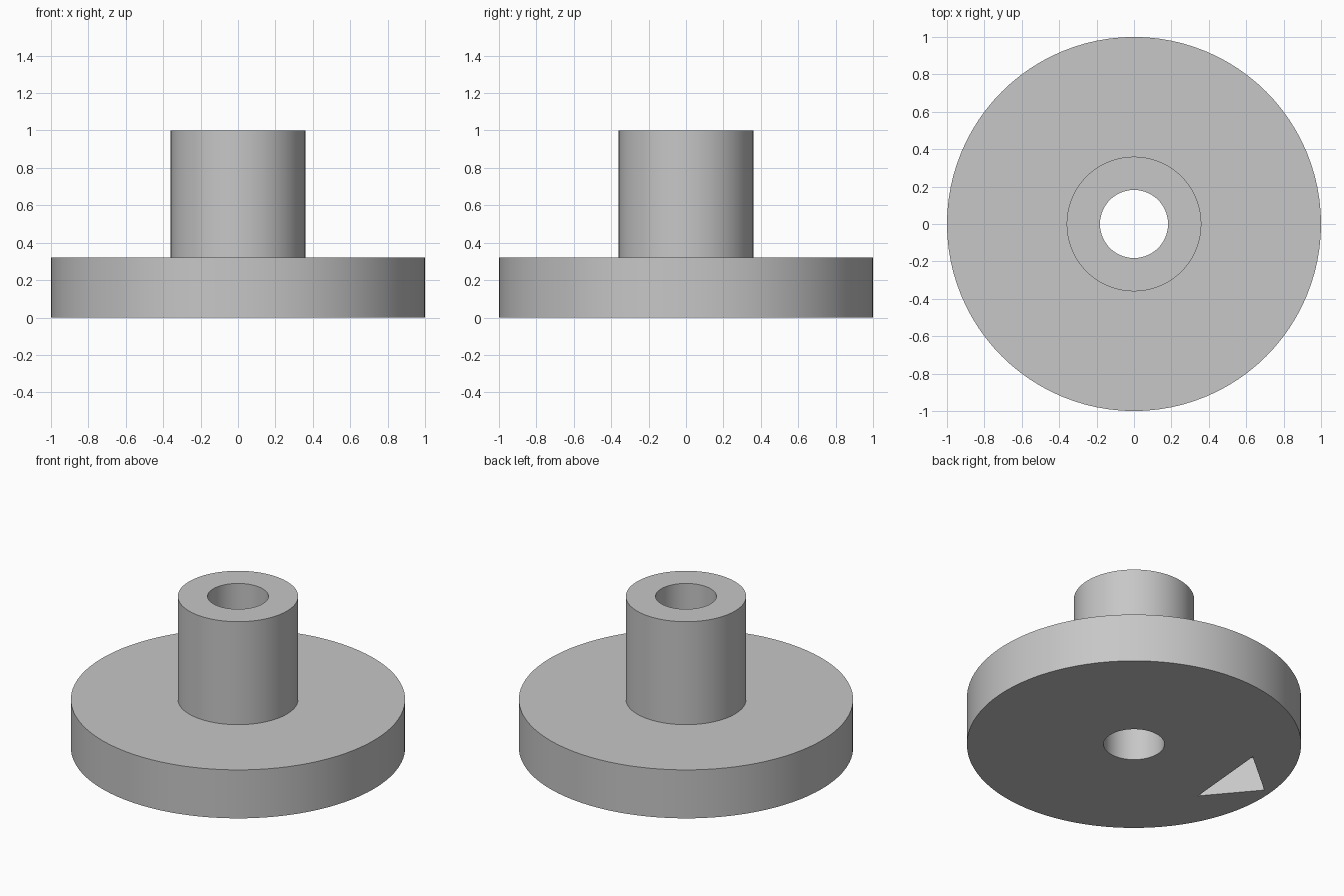
import bpy
import bmesh
from math import radians, cos, sin, tau
from mathutils import Matrix, Vector

if "Cube" in bpy.data.objects:
    bpy.data.objects.remove(bpy.data.objects["Cube"], do_unlink=True)

FLANGE_R, HUB_R, BORE_R = 1.0, 0.36, 0.182
FLANGE_H, TOTAL_H = 0.32, 1.0
SEGMENTS = 96

# Single plain grey
grey = bpy.data.materials.new("plain grey")
grey.use_nodes = True
colour = (0.57, 0.57, 0.57, 1)
grey.diffuse_color = colour
grey.node_tree.nodes["Principled BSDF"].inputs["Base Color"].default_value = colour


def make_object(name, bm):
    bmesh.ops.recalc_face_normals(bm, faces=bm.faces[:])
    mesh = bpy.data.meshes.new(name)
    bm.to_mesh(mesh)
    bm.free()
    mesh.materials.append(grey)
    obj = bpy.data.objects.new(name, mesh)
    bpy.context.collection.objects.link(obj)
    return obj


def lathe(name, profile):
    """Revolve a closed (radius, height) profile around z."""
    bm = bmesh.new()
    rings = []
    for i in range(SEGMENTS):
        a = tau * i / SEGMENTS
        rings.append([bm.verts.new((r * cos(a), r * sin(a), z)) for r, z in profile])
    n = len(profile)
    for i, ring in enumerate(rings):
        following = rings[(i + 1) % SEGMENTS]
        for j in range(n):
            k = (j + 1) % n
            bm.faces.new((ring[j], following[j], following[k], ring[k]))
    return make_object(name, bm)


def prism(name, outline, bottom, top):
    """Extrude a flat outline from bottom to top."""
    bm = bmesh.new()
    base = bm.faces.new([bm.verts.new((x, y, bottom)) for x, y in outline])
    result = bmesh.ops.extrude_face_region(bm, geom=[base])
    raised = [v for v in result["geom"] if isinstance(v, bmesh.types.BMVert)]
    bmesh.ops.translate(bm, verts=raised, vec=(0, 0, top - bottom))
    return make_object(name, bm)


# Flange with hub and through bore
body = lathe("flanged_hub", [
    (BORE_R, 0), (FLANGE_R, 0), (FLANGE_R, FLANGE_H),
    (HUB_R, FLANGE_H), (HUB_R, TOTAL_H), (BORE_R, TOTAL_H),
])

# Blind right-angled triangular pocket in the underside, corner pointing outward
turn = Matrix.Rotation(radians(175), 2)
corners = [turn @ Vector(p) for p in ((0.952, 0), (0.667, 0.285), (0.667, -0.285))]
cutter = prism("pocket_cutter", corners, -0.1, 0.23)
cutter.hide_render = True

cut = body.modifiers.new("pocket", "BOOLEAN")
cut.operation = "DIFFERENCE"
cut.solver = "EXACT"
cut.object = cutter

bpy.ops.object.select_all(action="DESELECT")
body.select_set(True)
bpy.context.view_layer.objects.active = body
bpy.ops.object.modifier_apply(modifier=cut.name)
bpy.data.objects.remove(cutter, do_unlink=True)
bpy.ops.object.shade_smooth_by_angle(angle=radians(30))
